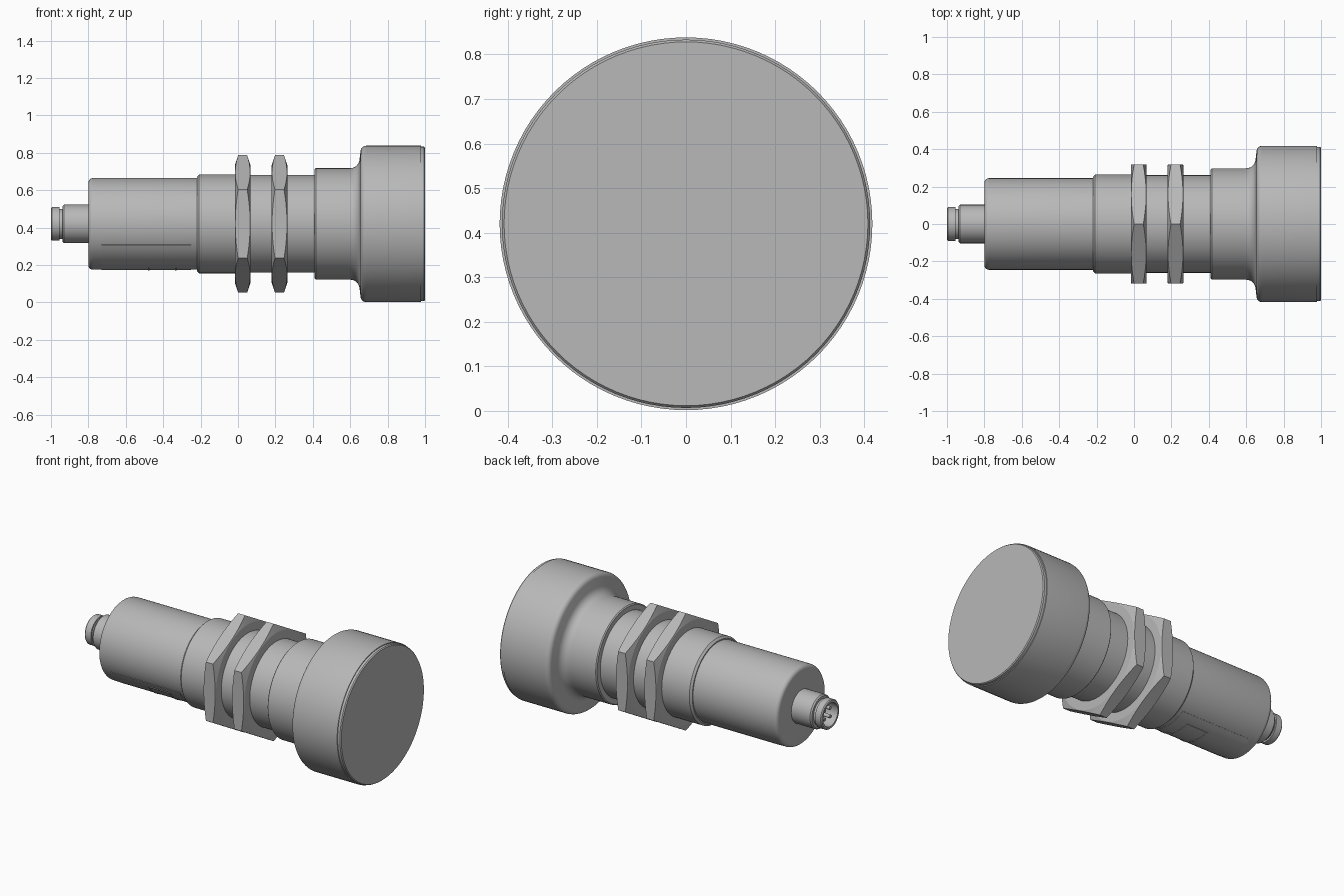
import bpy, bmesh
from math import cos, sin, pi, radians
from mathutils import Matrix, Vector

AXIS_Z = 0.42

cube = bpy.data.objects.get("Cube")
if cube:
    bpy.data.objects.remove(cube, do_unlink=True)

grey = bpy.data.materials.new("light grey")
grey.use_nodes = True
grey.diffuse_color = (0.48, 0.48, 0.48, 1)
for node in grey.node_tree.nodes:
    if node.type == 'BSDF_PRINCIPLED':
        node.inputs["Base Color"].default_value = grey.diffuse_color


def finish(bm, name, angle=35):
    """Turn a bmesh built around the x axis into a placed, shaded object."""
    bmesh.ops.remove_doubles(bm, verts=bm.verts, dist=1e-5)
    bmesh.ops.recalc_face_normals(bm, faces=bm.faces)
    mesh = bpy.data.meshes.new(name)
    bm.to_mesh(mesh)
    bm.free()
    mesh.materials.append(grey)
    obj = bpy.data.objects.new(name, mesh)
    obj.location.z = AXIS_Z
    bpy.context.collection.objects.link(obj)
    bpy.ops.object.select_all(action='DESELECT')
    obj.select_set(True)
    bpy.context.view_layer.objects.active = obj
    bpy.ops.object.shade_smooth_by_angle(angle=radians(angle))
    return obj


def lathe(name, profile, steps=96):
    """Revolve (x, radius) points about the x axis."""
    bm = bmesh.new()
    verts = [bm.verts.new((x, 0, r)) for x, r in profile]
    edges = [bm.edges.new(pair) for pair in zip(verts, verts[1:])]
    bmesh.ops.spin(bm, geom=verts + edges, cent=(0, 0, 0), axis=(1, 0, 0),
                   angle=2 * pi, steps=steps)
    return finish(bm, name)


def fillet(cx, cr, radius, start, end, count=5):
    """Arc points for a rounded profile corner, angles in degrees."""
    turns = [radians(start + (end - start) * i / count) for i in range(count + 1)]
    return [(cx + radius * cos(t), cr + radius * sin(t)) for t in turns]


def hex_nut(name, centre, half=0.042, flat=0.318, segments=10):
    """Hexagon with corners up and down and conical chamfers on both faces."""
    bm = bmesh.new()
    rings = [[], [], [], []]
    for i in range(6 * segments):
        a = pi / 2 + 2 * pi * i / (6 * segments)
        offset = (i % segments) / segments * pi / 3 - pi / 6
        r = flat / cos(offset)
        edge = half - 0.002 - (r - flat) * 0.32
        rows = ((-half, flat - 0.004), (-edge, r), (edge, r), (half, flat - 0.004))
        for ring, (x, rad) in zip(rings, rows):
            ring.append(bm.verts.new((centre + x, rad * cos(a), rad * sin(a))))
    n = len(rings[0])
    for low, high in zip(rings, rings[1:]):
        for i in range(n):
            j = (i + 1) % n
            bm.faces.new((low[i], low[j], high[j], high[i]))
    bm.faces.new(rings[0])
    bm.faces.new(rings[-1])
    return finish(bm, name, 12)


def add_patch(bm, x0, x1, a0, a1, r0, r1, count=16):
    """Curved plate between two radii, spanning angles a0 to a1."""
    sections = []
    for i in range(count + 1):
        a = radians(a0 + (a1 - a0) * i / count)
        sections.append([bm.verts.new((x, r * cos(a), r * sin(a)))
                         for x, r in ((x0, r0), (x1, r0), (x1, r1), (x0, r1))])
    for s, t in zip(sections, sections[1:]):
        for k in range(4):
            m = (k + 1) % 4
            bm.faces.new((s[k], s[m], t[m], t[k]))
    bm.faces.new(sections[0])
    bm.faces.new(sections[-1])


# Rear housing with rounded end
lathe("rear_housing", [(-0.8, 0)] + fillet(-0.775, 0.22, 0.025, 180, 90)
      + [(-0.215, 0.245), (-0.215, 0)])

# Central barrel with chamfered collar
lathe("barrel", [(-0.22, 0), (-0.22, 0.252), (-0.208, 0.264), (0.02, 0.264),
                 (0.02, 0.261), (0.43, 0.261), (0.43, 0)])

# Lock nuts
for label, x in (("rear", 0.025), ("front", 0.222)):
    hex_nut(label + "_lock_nut", x)

# Sensing head: sleeve, cove, wide drum and front lip
lathe("sensing_head", [(0.41, 0), (0.41, 0.292), (0.416, 0.298), (0.59, 0.298)]
      + fillet(0.6, 0.348, 0.05, -90, -10)
      + fillet(0.685, 0.388, 0.03, 170, 90)
      + [(0.978, 0.418), (0.978, 0.413), (0.994, 0.413), (1, 0.408), (1, 0)])

# Hollow connector with retaining groove
lathe("connector", [(-0.79, 0), (-0.79, 0.103), (-0.93, 0.103), (-0.938, 0.096),
                    (-0.938, 0.08), (-0.955, 0.08), (-0.955, 0.09), (-0.994, 0.09),
                    (-1, 0.085), (-1, 0.072), (-0.9, 0.072), (-0.9, 0)], 64)

# Contact pins
for i in range(4):
    bm = bmesh.new()
    a = pi / 4 + i * pi / 2
    place = Matrix.Translation((-0.935, 0.037 * cos(a), 0.037 * sin(a)))
    bmesh.ops.create_cone(bm, cap_ends=True, segments=16, radius1=0.011, radius2=0.011,
                          depth=0.09, matrix=place @ Matrix.Rotation(pi / 2, 4, 'Y'))
    finish(bm, "contact_pin_%d" % (i + 1))

# Connector key
bm = bmesh.new()
bmesh.ops.create_cube(bm, size=1, matrix=Matrix.Translation((-0.94, 0, 0.066))
                      @ Matrix.Diagonal((0.09, 0.02, 0.018, 1)))
finish(bm, "connector_key")

# Raised marking area and blank rectangular border on the underside
bm = bmesh.new()
add_patch(bm, -0.73, -0.25, 207, 300, 0.24, 0.2465)
finish(bm, "marking_area")
bm = bmesh.new()
for x0, x1, a0, a1 in ((-0.48, -0.473, 215, 285), (-0.337, -0.33, 215, 285),
                       (-0.48, -0.33, 215, 217), (-0.48, -0.33, 283, 285)):
    add_patch(bm, x0, x1, a0, a1, 0.24, 0.249)
finish(bm, "marking_border")
